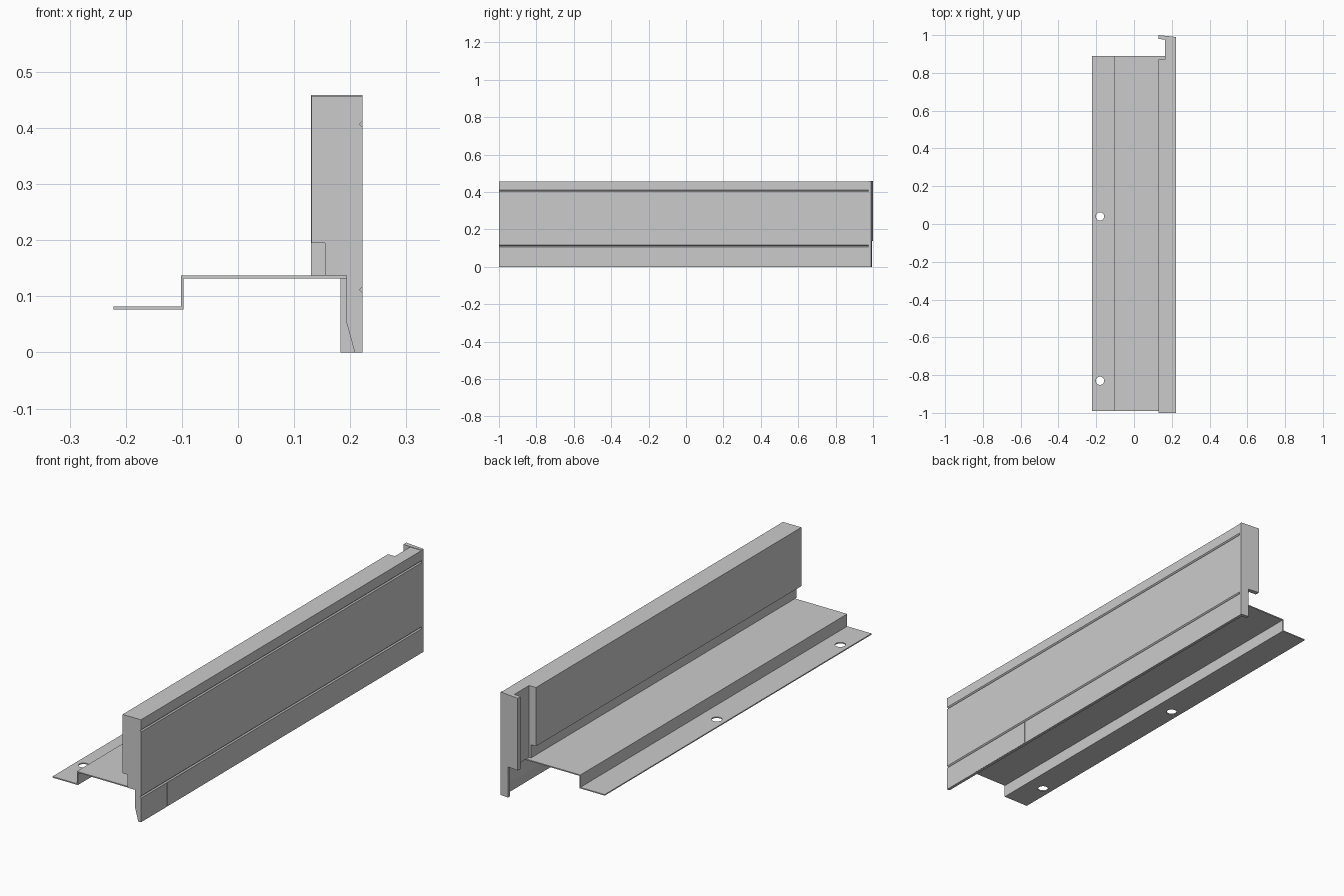
import bpy, bmesh
from mathutils import Vector

if "Cube" in bpy.data.objects:
    bpy.data.objects.remove(bpy.data.objects["Cube"])


def prism(name, pts, to3d, offset):
    """Extrude a flat outline, placed in space by to3d, along offset."""
    bm = bmesh.new()
    face = bm.faces.new([bm.verts.new(to3d(a, b)) for a, b in pts])
    res = bmesh.ops.extrude_face_region(bm, geom=[face])
    verts = [g for g in res["geom"] if isinstance(g, bmesh.types.BMVert)]
    bmesh.ops.translate(bm, verts=verts, vec=Vector(offset))
    bmesh.ops.recalc_face_normals(bm, faces=bm.faces)
    mesh = bpy.data.meshes.new(name)
    bm.to_mesh(mesh)
    bm.free()
    obj = bpy.data.objects.new(name, mesh)
    bpy.context.collection.objects.link(obj)
    return obj


def along_y(name, pts, y0, y1):
    return prism(name, pts, lambda x, z: (x, y0, z), (0, y1 - y0, 0))


def along_z(name, pts, z0, z1):
    return prism(name, pts, lambda x, y: (x, y, z0), (0, 0, z1 - z0))


def rect(a0, a1, b0, b1):
    return [(a0, b0), (a1, b0), (a1, b1), (a0, b1)]


def cut(obj, cutter):
    cutter.hide_render = True
    cutter.hide_viewport = True
    cutter.display_type = 'WIRE'
    mod = obj.modifiers.new(cutter.name, 'BOOLEAN')
    mod.operation = 'DIFFERENCE'
    mod.solver = 'EXACT'
    mod.object = cutter


# Front panel with tapered skirt and two V grooves
FRONT = 0.2215


def groove(z):
    return [(FRONT, z - 0.005), (FRONT - 0.005, z), (FRONT, z + 0.005)]


panel = along_y("front_panel", [
    (0.208, 0), (FRONT, 0), *groove(0.112), *groove(0.407),
    (FRONT, 0.457), (0.131, 0.457), (0.131, 0.195), (0.155, 0.195),
    (0.155, 0.137), (0.193, 0.137), (0.193, 0.055)], -1.0, 0.977)

# Recess in the back of the panel beside the end cap
cut(panel, along_z("recess_cutter", rect(0.10, 0.165, 0.87, 1.05), 0.10, 0.50))

# Small access flap on the skirt
along_y("skirt_flap", rect(0.2205, 0.222, 0.001, 0.106), -0.815, -0.475)

# Stepped sheet-metal shelf
shelf = along_y("stepped_shelf", [
    (-0.222, 0.077), (-0.097, 0.077), (-0.097, 0.132), (0.193, 0.132),
    (0.193, 0.137), (-0.102, 0.137), (-0.102, 0.082), (-0.222, 0.082)],
    -0.99, 0.89)

# Mounting holes in the lower flange
for i, y in enumerate((0.04, -0.83)):
    bpy.ops.mesh.primitive_cylinder_add(
        vertices=32, radius=0.022, depth=0.06, location=(-0.18, y, 0.08))
    hole = bpy.context.object
    hole.name = f"hole_cutter_{i + 1}"
    cut(shelf, hole)

# End cap with slanted outer face, wide above and narrow below the shelf
cap = along_z("end_cap", [
    (0.13, 0.979), (0.165, 0.977), (0.222, 0.977), (0.222, 0.99), (0.13, 1.0)],
    0, 0.459)
cut(cap, along_y("cap_notch_cutter", rect(0.10, 0.183, -0.05, 0.137), 0.9, 1.1))
